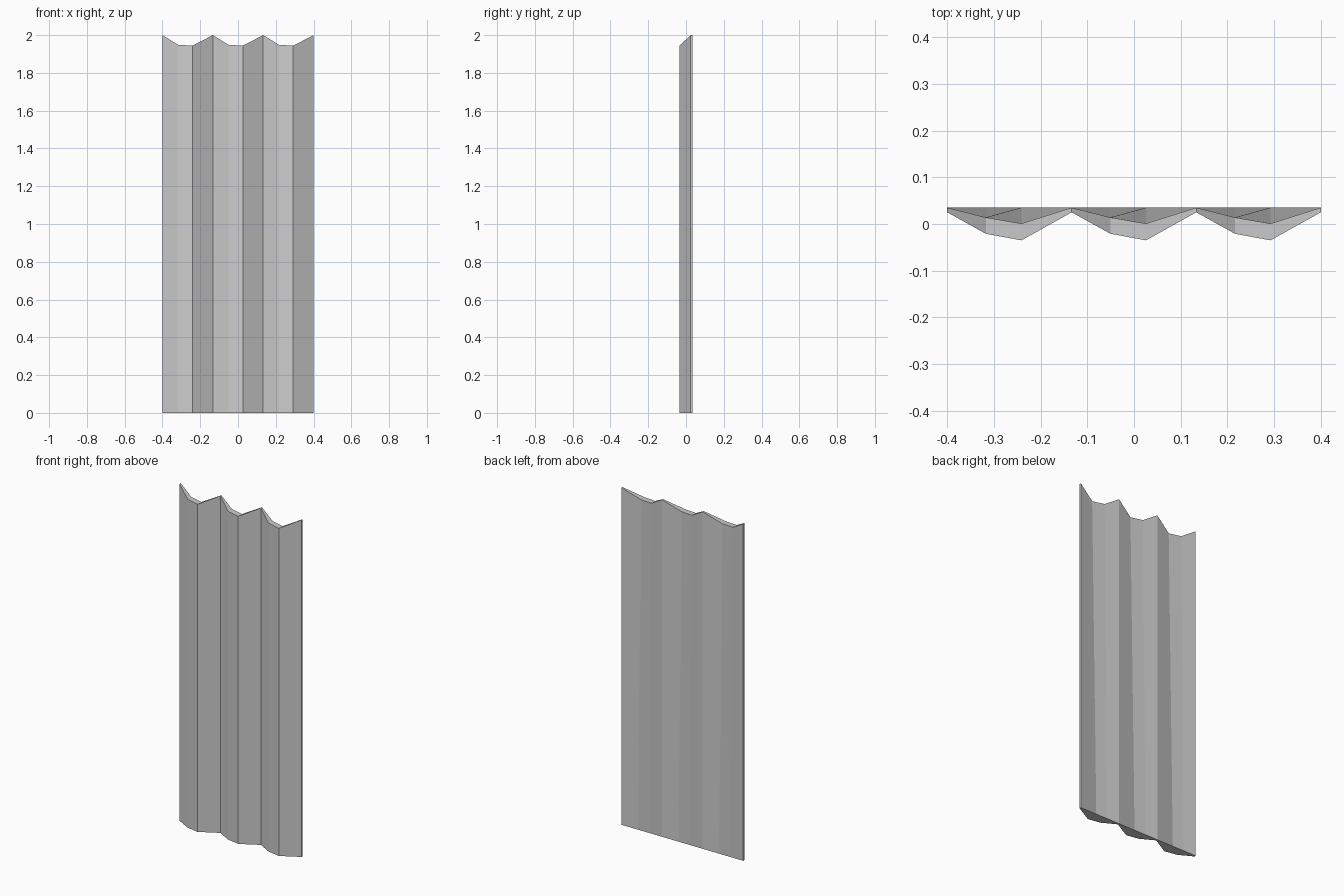
import bpy
import bmesh

if "Cube" in bpy.data.objects:
    bpy.data.objects.remove(bpy.data.objects["Cube"])

HEIGHT, BACK = 2.0, 0.035
PITCH, PLEATS = 0.8 / 3, 3

# One pleat: offset along x, front y, back y at the top, top height
PLEAT = [(0.0, 0.025, BACK, HEIGHT),
         (0.083, -0.021, 0.014, 1.949),
         (0.159, -0.035, 0.001, 1.944)]

# Repeat the pleat across the panel and close with a final crest
columns = [(-0.4 + i * PITCH + dx, f, b, z)
           for i in range(PLEATS) for dx, f, b, z in PLEAT]
columns.append((0.4,) + PLEAT[0][1:])

# Each column is a ring: front bottom, front top, back top, back bottom
bm = bmesh.new()
rings = [[bm.verts.new(p) for p in ((x, f, 0), (x, f, z), (x, b, z), (x, BACK, 0))]
         for x, f, b, z in columns]

# Skin between rings: front, top, back and underside
for a, c in zip(rings, rings[1:]):
    for k in range(4):
        n = (k + 1) % 4
        bm.faces.new((a[k], c[k], c[n], a[n]))

# Side edges
bm.faces.new(rings[0])
bm.faces.new(rings[-1])
bmesh.ops.recalc_face_normals(bm, faces=bm.faces)

mesh = bpy.data.meshes.new("pleated_panel")
bm.to_mesh(mesh)
bm.free()
panel = bpy.data.objects.new("pleated_panel", mesh)
bpy.context.collection.objects.link(panel)
